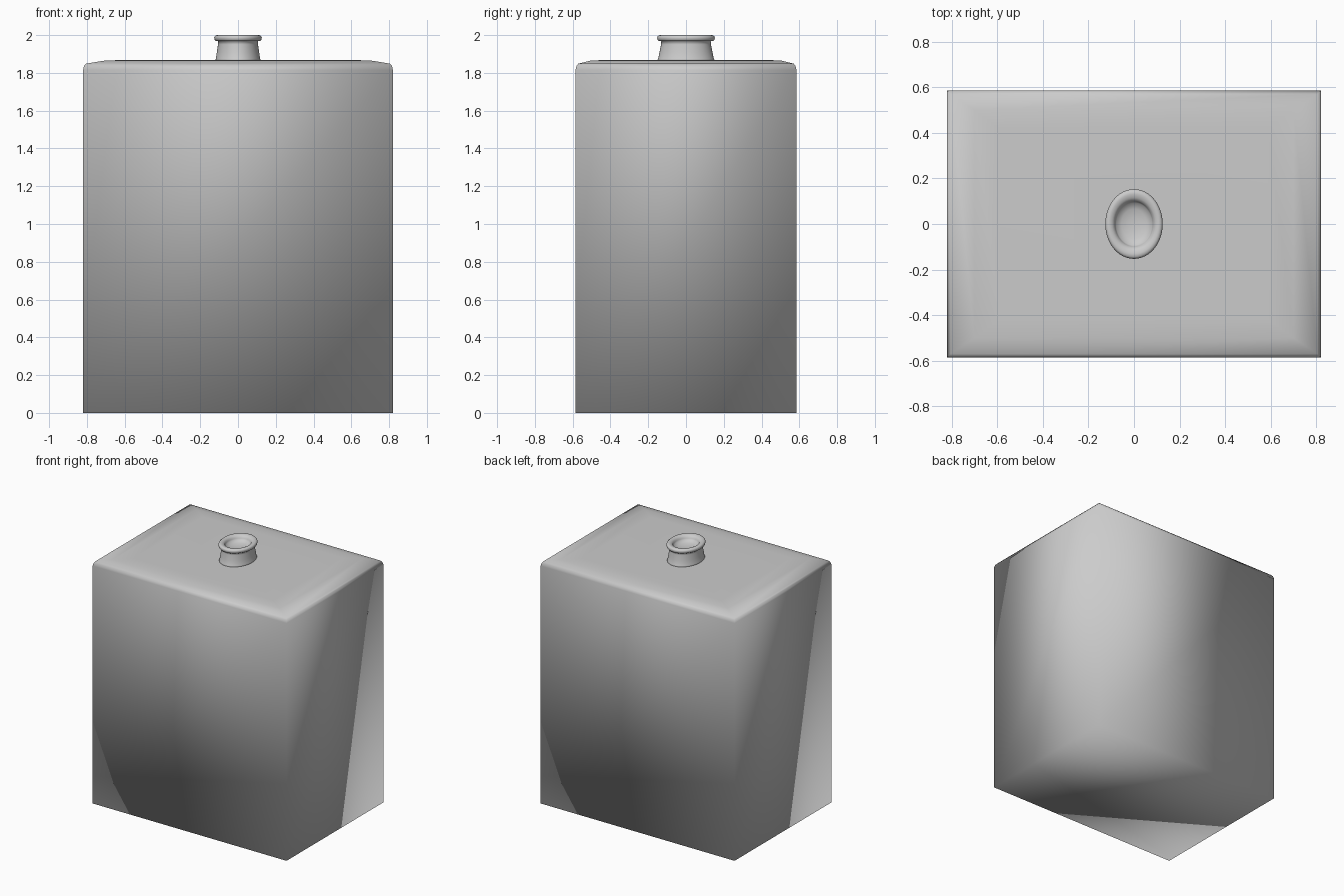
import bpy, bmesh, math

if "Cube" in bpy.data.objects:
    bpy.data.objects.remove(bpy.data.objects["Cube"])


def loft(name, rings):
    """Skin a stack of equal-length point rings, capping both ends."""
    bm = bmesh.new()
    loops = [[bm.verts.new(p) for p in ring] for ring in rings]
    n = len(loops[0])
    for a, b in zip(loops, loops[1:]):
        for i in range(n):
            j = (i + 1) % n
            bm.faces.new((a[i], a[j], b[j], b[i]))
    bm.faces.new(loops[0][::-1])
    bm.faces.new(loops[-1])
    bmesh.ops.recalc_face_normals(bm, faces=bm.faces)
    for f in bm.faces:
        f.smooth = True
    me = bpy.data.meshes.new(name)
    bm.to_mesh(me)
    bm.free()
    ob = bpy.data.objects.new(name, me)
    bpy.context.collection.objects.link(ob)
    return ob


def rect(x, y, z):
    return [(-x, -y, z), (x, -y, z), (x, y, z), (-x, y, z)]


def ellipse(x, y, z, n=48):
    return [(x * math.cos(2 * math.pi * i / n),
             y * math.sin(2 * math.pi * i / n), z) for i in range(n)]


# Softly shaded box body with bevelled shoulders
loft("bottle_body", [rect(*r) for r in (
    (0.82, 0.585, 0.0), (0.82, 0.585, 1.815), (0.815, 0.58, 1.837),
    (0.805, 0.57, 1.849), (0.70, 0.50, 1.866), (0.59, 0.42, 1.868),
    (0.20, 0.16, 1.868))])

# Oval neck, rolled lip and dished mouth
loft("bottle_neck", [ellipse(*r) for r in (
    (0.122, 0.154, 1.862), (0.117, 0.147, 1.875), (0.112, 0.140, 1.91),
    (0.106, 0.132, 1.95), (0.105, 0.131, 1.968), (0.118, 0.145, 1.969),
    (0.124, 0.151, 1.975), (0.126, 0.153, 1.985), (0.124, 0.151, 1.993),
    (0.117, 0.144, 1.999), (0.107, 0.131, 2.0), (0.095, 0.115, 1.996),
    (0.086, 0.103, 1.988), (0.083, 0.099, 1.978), (0.078, 0.093, 1.968),
    (0.055, 0.066, 1.957), (0.025, 0.03, 1.952), (0.003, 0.004, 1.951))])
